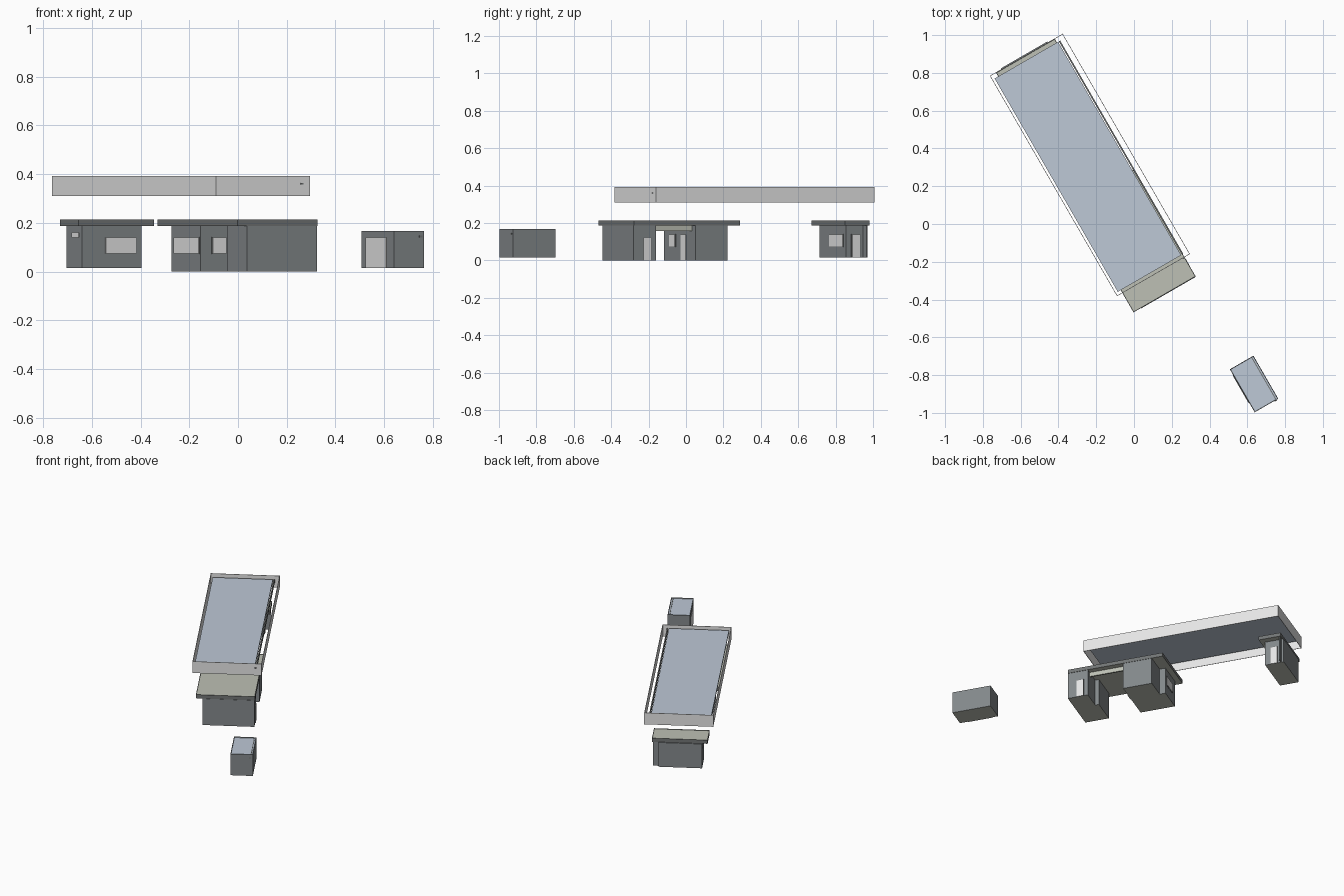
import bpy, bmesh, math

if "Cube" in bpy.data.objects:
    bpy.data.objects.remove(bpy.data.objects["Cube"])


def material(name, r, g, b):
    m = bpy.data.materials.new(name)
    m.use_nodes = True
    m.diffuse_color = (r, g, b, 1)
    node = next(n for n in m.node_tree.nodes if n.type == 'BSDF_PRINCIPLED')
    node.inputs["Base Color"].default_value = (r, g, b, 1)
    return m


wall = material("wall grey", .23, .25, .26)
trim = material("trim grey", .17, .18, .18)
white = material("off white", .8, .8, .8)
blue = material("roof blue grey", .51, .58, .67)
olive = material("roof olive grey", .51, .53, .46)

# The whole site is turned: local x runs along the canopy, local y across it
TURN = math.radians(-60)


def box(name, x, y, z, side, top=None, under=None, rim=0, drop=0):
    """Box from ranges; the top can be a sunken panel inside a rim."""
    bm = bmesh.new()
    bmesh.ops.create_cube(bm, size=1)
    for v in bm.verts:
        for i, (lo, hi) in enumerate((x, y, z)):
            v.co[i] = hi if v.co[i] > 0 else lo
    bm.normal_update()
    up = next(f for f in bm.faces if f.normal.z > .5)
    down = next(f for f in bm.faces if f.normal.z < -.5)
    if rim:
        bmesh.ops.inset_individual(bm, faces=[up], thickness=rim, depth=-drop)
    up.material_index = 1
    down.material_index = 2
    mesh = bpy.data.meshes.new(name)
    bm.to_mesh(mesh)
    bm.free()
    for m in (side, top or side, under or side):
        mesh.materials.append(m)
    ob = bpy.data.objects.new(name, mesh)
    ob.rotation_euler.z = TURN
    bpy.context.collection.objects.link(ob)


def plate(name, axis, at, sign, span, z, mat=white, frame=.004):
    """Thin framed panel on a wall whose normal is sign * axis."""
    def layer(label, depth, grow, m):
        d = sorted((at - sign * .001, at + sign * depth))
        s = (span[0] - grow, span[1] + grow)
        h = (z[0], z[1] + grow) if "door" in name else (z[0] - grow, z[1] + grow)
        box(label, *((d, s) if axis == "x" else (s, d)), h, m)
    if frame:
        layer(name + "_frame", .002, frame, trim)
    layer(name, .004, 0, mat)


# Canopy: thin roof panel, edge beam and a fascia ring with a gap
box("canopy_panel", (-1.036, .268), (-.254, .134), (.36, .375), blue)
box("canopy_edge_beam", (-1.036, .268), (.139, .147), (.355, .375), trim)
cx, cy, cz, t = (-1.061, .286), (-.269, .177), (.31, .392), .003
for side, a in (("back", cx[0]), ("front", cx[1] - t)):
    box("canopy_fascia_" + side, (a, a + t), cy, cz, white)
for side, a in (("right", cy[0]), ("left", cy[1] - t)):
    box("canopy_fascia_" + side, (cx[0] + t, cx[1] - t), (a, a + t), cz, white)
plate("canopy_lamp", "x", cx[1], 1, (.132, .144), (.358, .364), trim, 0)

# Main building: two stepped blocks with an open passage under one roof
my, high = (-.192, .141), (0, .187)
box("main_front_block", (.268, .406), my, high, wall, under=olive)
box("main_front_block_step", (.243, .268), (my[0], 0), high, wall, under=olive)
box("main_rear_block", (-.174, .024), my, high, wall, under=olive)
box("main_rear_block_step", (-.213, -.174), (my[0], -.01), high, wall, under=olive)
box("main_roof", (-.25, .404), (-.236, .144), (.187, .213), trim, olive, olive, .003, .003)
box("passage_lintel", (.024, .268), (.095, .105), (.157, .187), olive)
plate("front_block_door", "y", my[1], 1, (.3, .343), (0, .12))
plate("rear_block_side_window", "y", my[0], -1, (-.188, .016), (.075, .137))
plate("rear_block_passage_window", "x", .024, 1, (-.135, -.072), (.075, .137))
plate("rear_block_passage_door", "x", .024, 1, (-.01, .045), (0, .137))
plate("rear_block_back_window", "x", -.213, -1, (-.14, -.04), (.075, .137))

# Small building under the far end of the canopy
sx, sy = (-1.066, -.938), (-.197, .085)
box("small_block", sx, sy, (.015, .187), wall, under=olive)
box("small_back_wing", (-1.052, -1.045), (sy[1], .12), (.015, .187), wall, under=olive)
box("small_roof", (-1.059, -.908), (-.232, .127), (.187, .213), trim, olive, olive, .003, .003)
plate("small_front_window", "x", sx[1], 1, (-.087, .056), (.075, .137))
plate("small_side_window", "y", sy[0], -1, (-1.018, -.962), (.142, .158))
plate("small_door", "y", sy[1], 1, (-1.022, -.975), (.015, .137))

# Detached shed
hx, hy = (.92, 1.183), (.055, .199)
box("shed", hx, hy, (.015, .167), wall, blue, olive, .004, .006)
box("shed_roof_edge", (.925, 1.178), (.184, .189), (.155, .164), trim)
plate("shed_door", "y", hy[0], -1, (.958, 1.125), (.015, .137))
plate("shed_lamp", "x", hx[1], 1, (.174, .188), (.14, .147), trim, 0)
